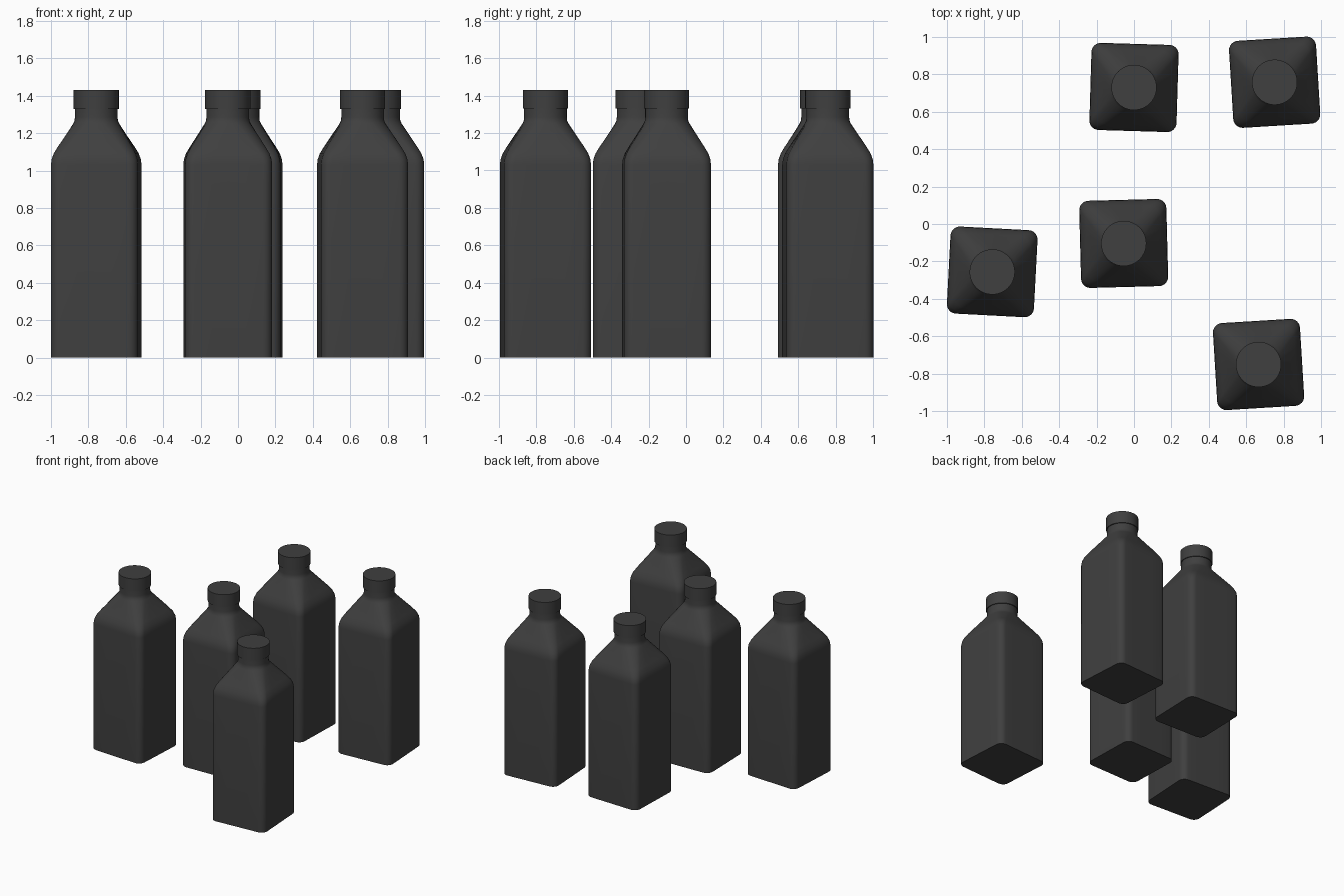
import bpy, bmesh
from math import sin, cos, pi, radians

cube = bpy.data.objects.get("Cube")
if cube:
    bpy.data.objects.remove(cube, do_unlink=True)

HALF, CORNER, NECK, CAP = 0.233, 0.05, 0.114, 0.121
PER_SIDE = 10   # outline points per quarter

mat = bpy.data.materials.new("charcoal")
mat.use_nodes = True
color = (0.05, 0.05, 0.05, 1)
mat.diffuse_color = color
mat.node_tree.nodes["Principled BSDF"].inputs["Base Color"].default_value = color


def square_outline():
    """Rounded square: each quarter is a corner arc followed by side points."""
    pts, inner, arc = [], HALF - CORNER, 6
    for q in range(4):
        quarter = []
        for i in range(arc + 1):
            a = pi / 2 * i / arc
            quarter.append((inner + CORNER * cos(a), inner + CORNER * sin(a)))
        sides = PER_SIDE - arc
        for i in range(1, sides):
            quarter.append((inner - 2 * inner * i / sides, HALF))
        c, s = cos(q * pi / 2), sin(q * pi / 2)
        pts += [(x * c - y * s, x * s + y * c) for x, y in quarter]
    return pts


def circle_outline(radius):
    """Circle whose points pair up with those of the rounded square."""
    n = 4 * PER_SIDE
    return [(radius * cos(pi / 4 + 2 * pi * (i - 3) / n),
             radius * sin(pi / 4 + 2 * pi * (i - 3) / n)) for i in range(n)]


def loft(bm, rings):
    """Skin a list of (outline, z) rings and close both ends."""
    loops = [[bm.verts.new((x, y, z)) for x, y in outline] for outline, z in rings]
    n = len(loops[0])
    for low, high in zip(loops, loops[1:]):
        for i in range(n):
            j = (i + 1) % n
            bm.faces.new((low[i], low[j], high[j], high[i]))
    bm.faces.new(loops[0][::-1])
    bm.faces.new(loops[-1])


def make_mesh(name, rings):
    bm = bmesh.new()
    loft(bm, rings)
    mesh = bpy.data.meshes.new(name)
    bm.to_mesh(mesh)
    bm.free()
    mesh.materials.append(mat)
    return mesh


# Body: square base, rounded shoulder blending into the round neck
square, circle = square_outline(), circle_outline(NECK)
profile = [(0, 0), (1.03, 0), (1.06, 0.03), (1.09, 0.11), (1.125, 0.27),
           (1.25, 0.92), (1.265, 0.98), (1.285, 1), (1.35, 1)]
body_rings = [([(a + (c - a) * t, b + (d - b) * t)
                for (a, b), (c, d) in zip(square, circle)], z) for z, t in profile]
body_mesh = make_mesh("bottle_body", body_rings)

# Cap: plain disc slightly wider than the neck
cap_mesh = make_mesh("bottle_cap", [(circle_outline(CAP), z) for z in (1.33, 1.43)])

# Five bottles: x, y and turn in degrees
bottles = [(-0.758, -0.256, -3), (-0.055, -0.104, 1.5), (0, 0.73, -1.7),
           (0.752, 0.758, 3.5), (0.666, -0.751, 3.5)]
parts = []
for number, (x, y, turn) in enumerate(bottles, 1):
    for mesh, part in ((body_mesh, "body"), (cap_mesh, "cap")):
        ob = bpy.data.objects.new(f"bottle_{number}_{part}", mesh)
        bpy.context.collection.objects.link(ob)
        ob.location = (x, y, 0)
        ob.rotation_euler.z = radians(turn)
        parts.append(ob)

# Smooth shading that keeps the base and cap rims sharp
for mesh in (body_mesh, cap_mesh):
    mesh.shade_smooth()
    mesh.set_sharp_from_angle(angle=radians(40))
